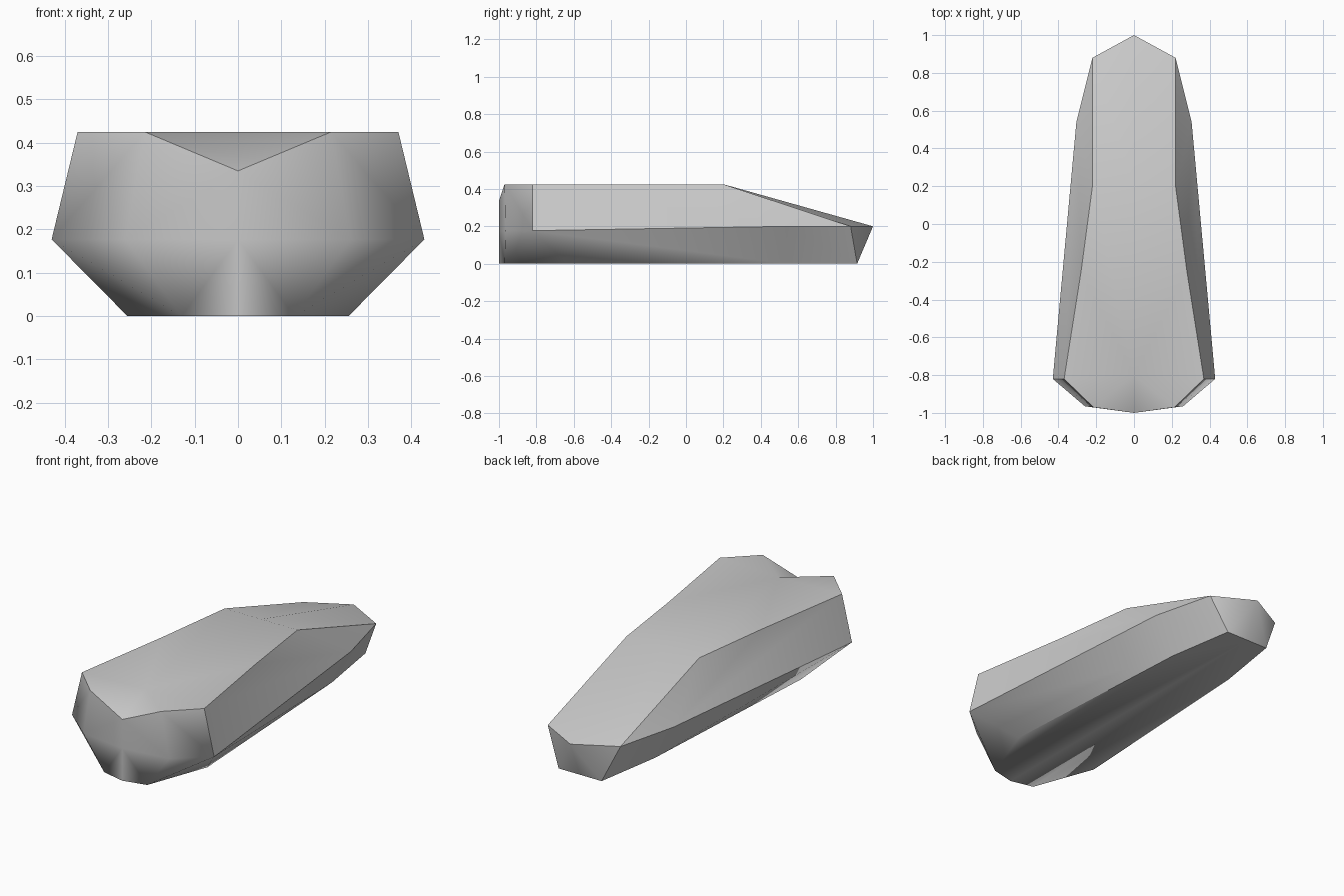
import bpy
import bmesh
import math

cube = bpy.data.objects.get("Cube")
if cube:
    bpy.data.objects.remove(cube, do_unlink=True)

# Material
grey = bpy.data.materials.new("light grey")
grey.use_nodes = True
colour = (0.6, 0.6, 0.6, 1)
grey.diffuse_color = colour
grey.node_tree.nodes["Principled BSDF"].inputs["Base Color"].default_value = colour

bm = bmesh.new()


def outline(points, height):
    """Turn (x, y) or (x, y, z) points into vertices, using height where z is missing."""
    return [bm.verts.new(p if len(p) == 3 else (*p, height)) for p in points]


# Left-half outlines, each running from the front to the back
base_front, base_bow, base_wide, base_knee, base_corner, base_back = outline(
    [(0, -1), (.13, -.97), (.255, -.63), (.19, .54), (.13, .915), (0, .915)], 0)
waist_front, waist_bow, waist_wide, waist_knee, waist_corner, waist_tip = outline(
    [(0, -1, .177), (.26, -.965, .177), (.43, -.82, .177),
     (.305, .54), (.22, .88), (0, 1)], .2)
deck_front, deck_bow, deck_wide, deck_mid, deck_back, ridge_back, ridge_front = outline(
    [(0, -1, .335), (.215, -.97), (.37, -.82), (.28, -.25), (.22, .2),
     (0, .2), (0, -.8)], .425)

faces = [
    # Underside
    (base_front, base_bow, base_wide, base_knee, base_corner, base_back),
    # Front and corner chamfer
    (deck_front, deck_bow, waist_bow, waist_front),
    (waist_front, waist_bow, base_bow, base_front),
    (deck_bow, deck_wide, waist_wide, waist_bow),
    (waist_bow, waist_wide, base_bow),
    (waist_wide, base_wide, base_bow),
    # Lower side
    (waist_wide, waist_knee, base_knee, base_wide),
    (waist_knee, waist_corner, base_corner, base_knee),
    # Upper side
    (deck_wide, deck_mid, waist_knee, waist_wide),
    (deck_mid, deck_back, waist_knee),
    (deck_back, waist_corner, waist_knee),
    # Back end
    (waist_corner, waist_tip, base_corner),
    (waist_tip, base_back, base_corner),
    # Deck with front notch and back slope
    (deck_front, ridge_front, deck_bow),
    (ridge_front, deck_mid, deck_wide, deck_bow),
    (ridge_front, ridge_back, deck_back, deck_mid),
    (ridge_back, waist_tip, waist_corner, deck_back),
]
for face in faces:
    bm.faces.new(face)

# Mirror to the right half
bmesh.ops.mirror(bm, geom=bm.verts[:] + bm.edges[:] + bm.faces[:],
                 axis='X', merge_dist=0.001)
bmesh.ops.recalc_face_normals(bm, faces=bm.faces)

mesh = bpy.data.meshes.new("hull")
bm.to_mesh(mesh)
bm.free()
mesh.materials.append(grey)
hull = bpy.data.objects.new("hull", mesh)
bpy.context.collection.objects.link(hull)

# Soft shading with crisp main edges
bpy.ops.object.select_all(action='DESELECT')
hull.select_set(True)
bpy.context.view_layer.objects.active = hull
bpy.ops.object.shade_smooth_by_angle(angle=math.radians(40))
